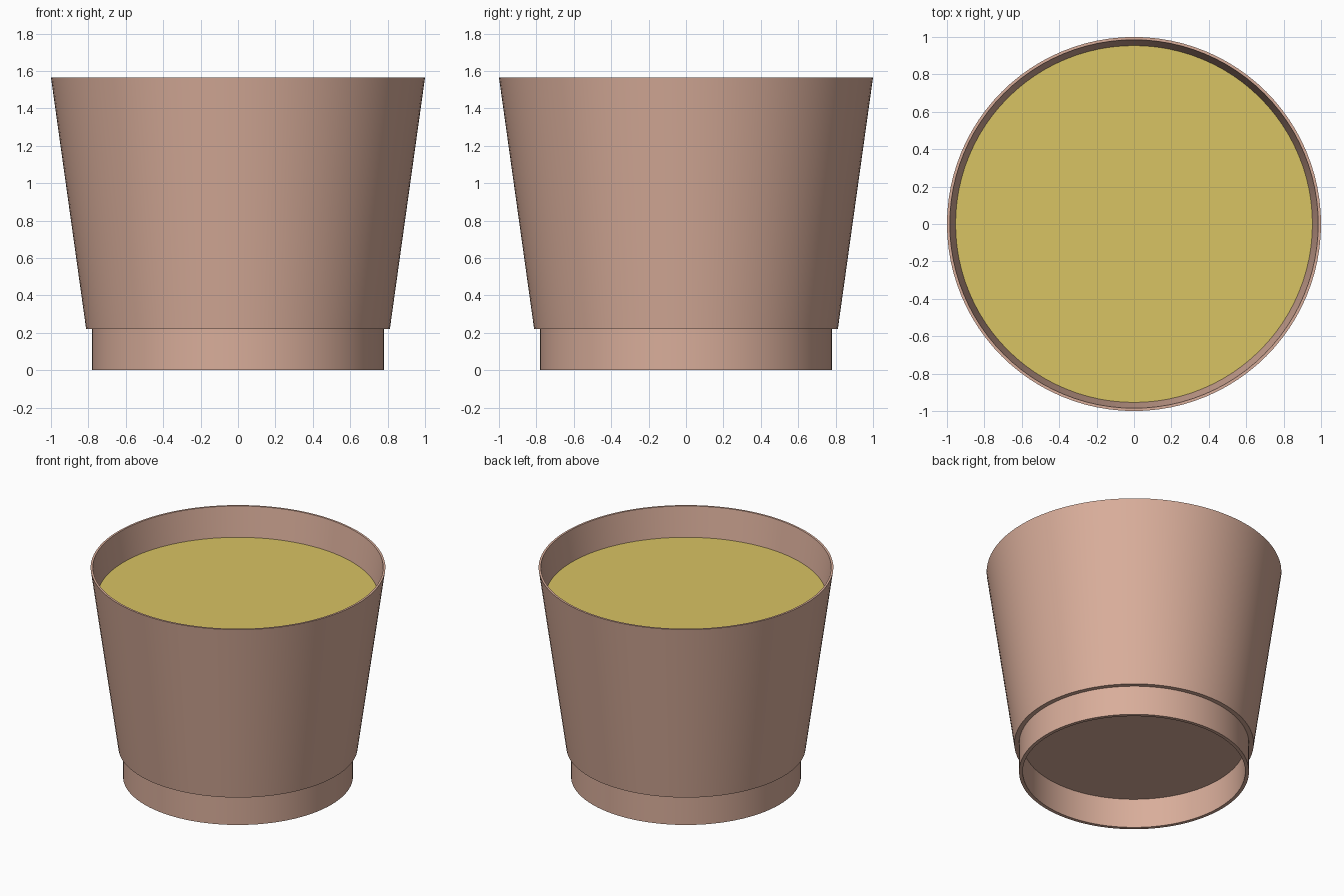
import bpy, bmesh, math

if "Cube" in bpy.data.objects:
    bpy.data.objects.remove(bpy.data.objects["Cube"])

SIDES = 96


def material(name, srgb):
    m = bpy.data.materials.new(name)
    lin = [c / 12.92 if c <= 0.04045 else ((c + 0.055) / 1.055) ** 2.4 for c in srgb]
    m.diffuse_color = (*lin, 1)
    m.use_nodes = True
    m.node_tree.nodes["Principled BSDF"].inputs["Base Color"].default_value = m.diffuse_color
    return m


def lathe(name, profile, mat):
    """Spin a (radius, z) profile around z; a radius of 0 closes to a pole."""
    bm = bmesh.new()
    rings = []
    for r, z in profile:
        if r == 0:
            rings.append([bm.verts.new((0, 0, z))] * SIDES)
        else:
            rings.append([bm.verts.new((r * math.cos(math.tau * i / SIDES),
                                        r * math.sin(math.tau * i / SIDES), z))
                          for i in range(SIDES)])
    for a, b in zip(rings, rings[1:]):
        for i in range(SIDES):
            j = (i + 1) % SIDES
            bm.faces.new(dict.fromkeys((a[i], a[j], b[j], b[i])))
    bmesh.ops.recalc_face_normals(bm, faces=bm.faces)
    me = bpy.data.meshes.new(name)
    bm.to_mesh(me)
    bm.free()
    me.materials.append(mat)
    ob = bpy.data.objects.new(name, me)
    bpy.context.collection.objects.link(ob)
    bpy.context.view_layer.objects.active = ob
    ob.select_set(True)
    bpy.ops.object.shade_smooth_by_angle(angle=math.radians(30))
    ob.select_set(False)
    return ob


clay = material("pinkish clay", (0.85, 0.68, 0.605))
yellow = material("mustard yellow", (0.85, 0.765, 0.39))

# Tapered cup with a hollow foot ring underneath
lathe("cup", [(0, 0.22), (0.755, 0.22), (0.755, 0), (0.78, 0), (0.78, 0.22),
              (0.812, 0.22), (1.0, 1.565), (0.985, 1.565), (0.80, 0.25), (0, 0.25)], clay)

# Filling, flat on top, sitting inside the walls
lathe("filling", [(0, 0.25), (0.80, 0.25), (0.954, 1.345), (0, 1.345)], yellow)
